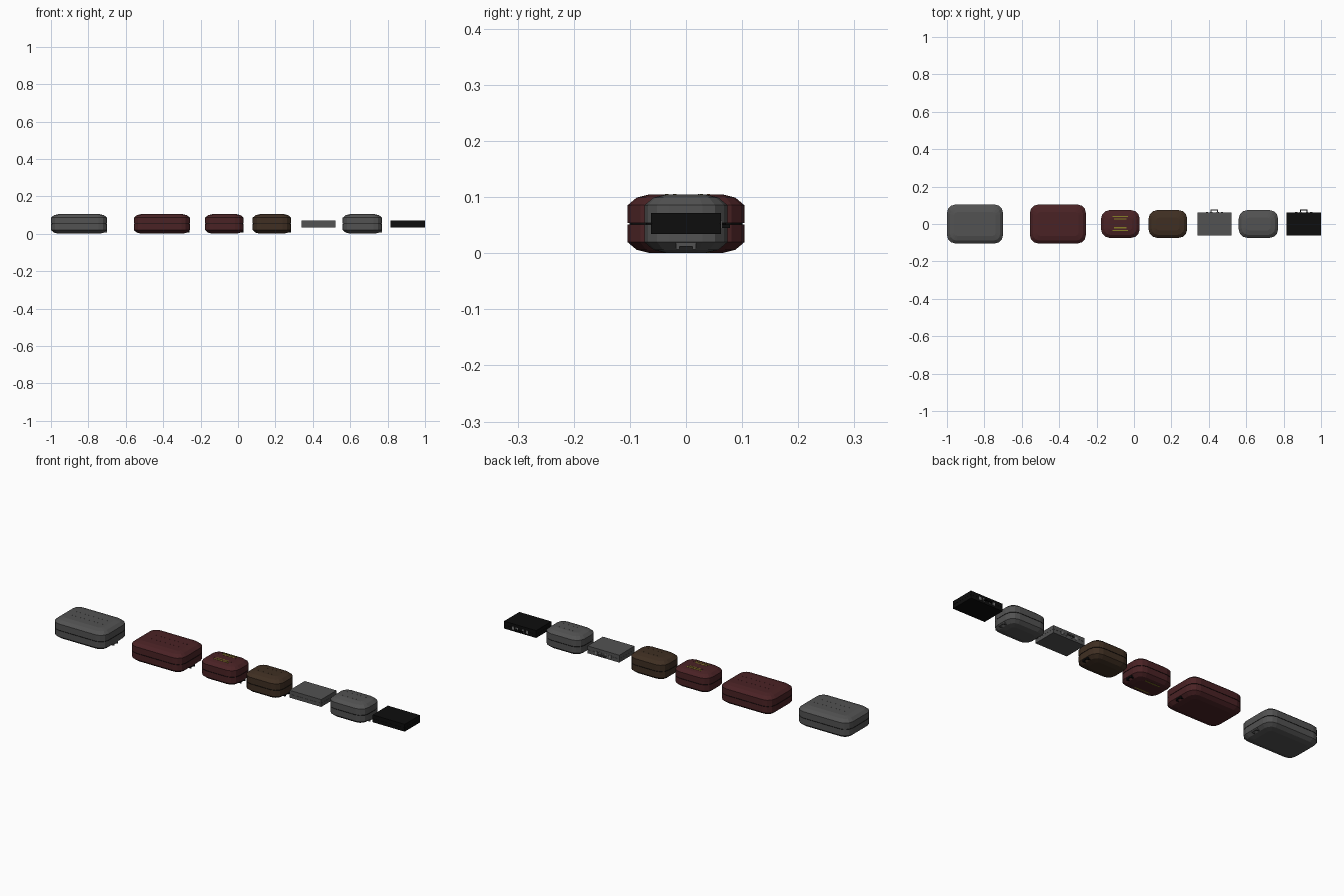
import bpy, bmesh, math

if "Cube" in bpy.data.objects:
    bpy.data.objects.remove(bpy.data.objects["Cube"])


def mat(name, r, g, b):
    m = bpy.data.materials.new(name)
    m.diffuse_color = (r, g, b, 1)
    m.use_nodes = True
    m.node_tree.nodes["Principled BSDF"].inputs["Base Color"].default_value = m.diffuse_color
    return m


GREY = mat("grey", 0.085, 0.085, 0.085)
RED = mat("dark red", 0.068, 0.016, 0.018)
BROWN = mat("brown", 0.05, 0.028, 0.016)
BLACK = mat("black", 0.004, 0.004, 0.004)
YELLOW = mat("yellow", 0.24, 0.21, 0.02)
METAL = mat("metal", 0.2, 0.2, 0.2)
MID = 0.0525


def finish(bm, name, mats):
    bmesh.ops.recalc_face_normals(bm, faces=bm.faces)
    me = bpy.data.meshes.new(name)
    bm.to_mesh(me)
    bm.free()
    for m in mats:
        me.materials.append(m)
    ob = bpy.data.objects.new(name, me)
    bpy.context.collection.objects.link(ob)
    return ob


def boxes(name, items, material):
    """One object made of boxes given as x0, x1, y0, y1, z0, z1."""
    bm = bmesh.new()
    for x0, x1, y0, y1, z0, z1 in items:
        vs = bmesh.ops.create_cube(bm, size=1)["verts"]
        for v in vs:
            v.co.x = x0 + (v.co.x + 0.5) * (x1 - x0)
            v.co.y = y0 + (v.co.y + 0.5) * (y1 - y0)
            v.co.z = z0 + (v.co.z + 0.5) * (z1 - z0)
    return finish(bm, name, [material])


def outline(hx, hy, r, steps=3):
    pts = []
    for q, (sx, sy) in enumerate([(1, 1), (-1, 1), (-1, -1), (1, -1)]):
        for i in range(steps + 1):
            a = math.pi / 2 * (q + i / steps)
            pts.append((sx * (hx - r) + r * math.cos(a),
                        sy * (hy - r) + r * math.sin(a)))
    return pts


def soft_case(name, cx, hx, hy, radius, material):
    # body lofted through rounded outlines, with a seam groove at mid height
    half = [(0.0525, 0.040), (0.0465, 0.016), (0.033, 0.0), (0.001, 0.0), (0.001, 0.003)]
    levels = [(MID - h, i) for h, i in half] + [(MID + h, i) for h, i in reversed(half)]
    bm = bmesh.new()
    rings = []
    for z, inset in levels:
        pts = outline(hx - inset, hy - inset, max(radius - inset * 0.7, 0.01))
        rings.append([bm.verts.new((cx + x, y, z)) for x, y in pts])
    n = len(rings[0])
    for k, (a, b) in enumerate(zip(rings, rings[1:])):
        for i in range(n):
            j = (i + 1) % n
            f = bm.faces.new((a[i], a[j], b[j], b[i]))
            f.material_index = 1 if k in (3, 4, 5) else 0
    bm.faces.new(rings[0])
    bm.faces.new(rings[-1])
    finish(bm, name + "_body", [material, BLACK])
    # low ribs on the lid and base
    w = hx - 0.05
    ribs = [(cx - w, cx + w, y - 0.001, y + 0.001, z - 0.0008, z + 0.0008)
            for y in (-0.022, 0.022) for z in (0.001, 0.1045)]
    boxes(name + "_ribs", ribs, material)
    # grab handle low on the right end
    e = cx + hx
    boxes(name + "_end_handle",
          [(e - 0.006, e - 0.001, -0.018, 0.018, 0.012, 0.020),
           (e - 0.03, e - 0.001, -0.018, -0.012, 0.007, 0.020),
           (e - 0.03, e - 0.001, 0.012, 0.018, 0.007, 0.020)],
          GREY if material is GREY else BLACK)


def briefcase(name, cx, hx, material):
    # two thin shells with a narrow seam
    hy = 0.0625
    boxes(name + "_shells",
          [(cx - hx, cx + hx, -hy, hy, 0.034, 0.0524),
           (cx - hx, cx + hx, -hy, hy, 0.0530, 0.072),
           (cx - hx + 0.002, cx + hx - 0.002, -hy + 0.002, hy - 0.002, 0.05, 0.055)],
          material)
    # carrying handle on the back edge
    boxes(name + "_handle",
          [(cx - 0.02, cx + 0.02, 0.072, 0.078, 0.045, 0.051),
           (cx - 0.02, cx - 0.015, hy, 0.073, 0.045, 0.051),
           (cx + 0.015, cx + 0.02, hy, 0.073, 0.045, 0.051)], material)
    # handle mounts and latches
    boxes(name + "_fittings",
          [(cx + x - 0.006, cx + x + 0.006, hy - 0.001, hy + 0.002, 0.043, 0.058)
           for x in (-0.04, -0.0175, 0.0175, 0.04)], METAL)


soft_case("large_grey_case", -0.85, 0.15, 0.104, 0.045, GREY)
soft_case("large_red_case", -0.407, 0.15, 0.104, 0.045, RED)
soft_case("small_red_case", -0.073, 0.103, 0.074, 0.045, RED)
soft_case("small_brown_case", 0.181, 0.103, 0.074, 0.045, BROWN)
soft_case("small_grey_case", 0.665, 0.105, 0.074, 0.045, GREY)
briefcase("grey_briefcase", 0.43, 0.091, GREY)
briefcase("black_briefcase", 0.908, 0.092, BLACK)

# yellow stripes on both faces of the small red case
boxes("yellow_stripes",
      [(-0.073 - w, -0.073 + w, y - 0.003, y + 0.003, z - 0.0006, z + 0.0006)
       for y, w in ((0.04, 0.042), (0.027, 0.034), (-0.02, 0.034), (-0.034, 0.042))
       for z in (0.0006, 0.105)], YELLOW)
